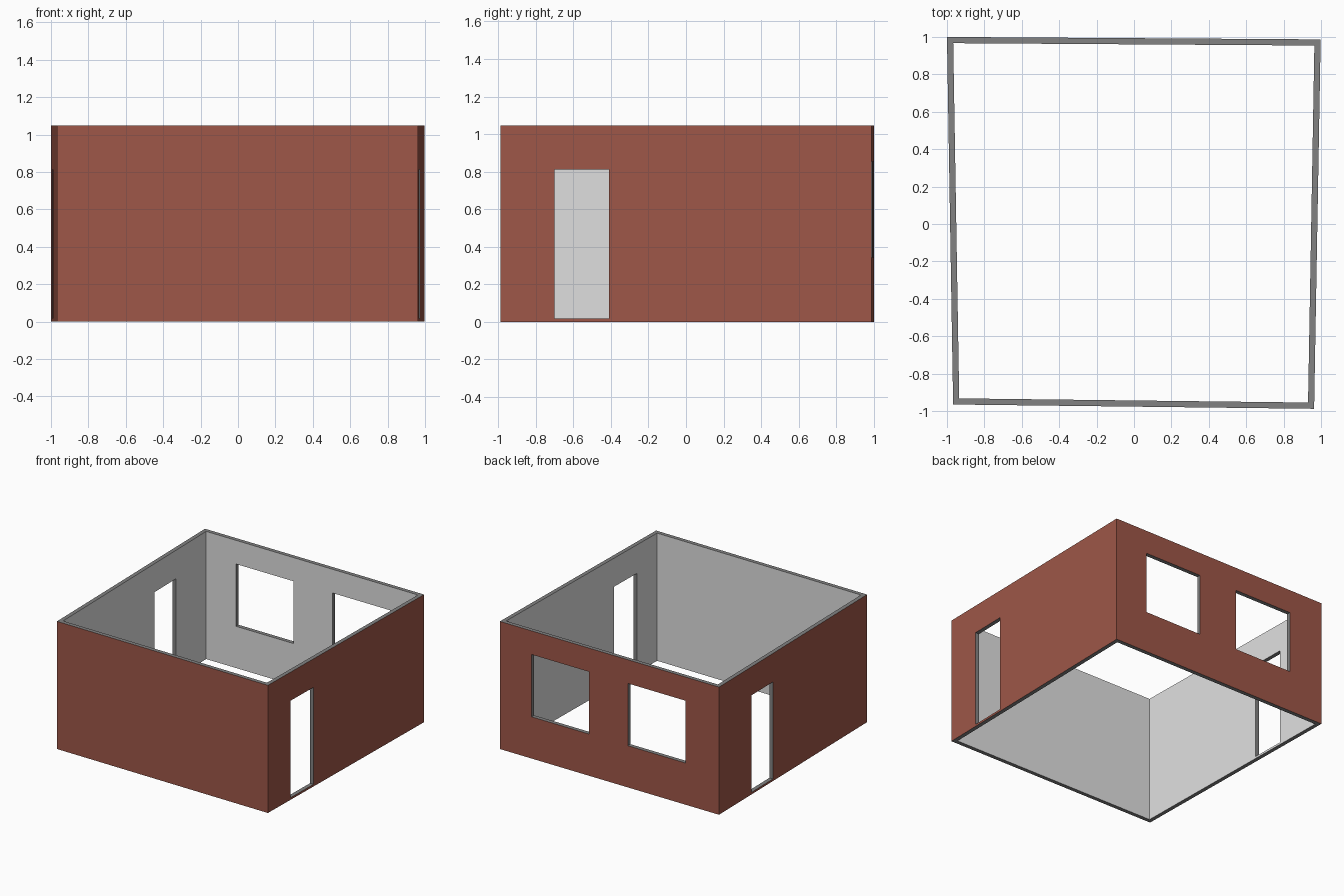
import bpy, bmesh
from mathutils import Vector

if "Cube" in bpy.data.objects:
    bpy.data.objects.remove(bpy.data.objects["Cube"])

HEIGHT, THICK = 1.047, 0.033
# outer plan corners, counter-clockwise from front left
OUTER = [Vector(p) for p in ((-0.967, -0.965), (0.963, -0.988), (0.998, 0.987), (-1.0, 1.0))]


def material(name, rgb):
    m = bpy.data.materials.new(name)
    m.diffuse_color = (*rgb, 1)
    m.use_nodes = True
    m.node_tree.nodes["Principled BSDF"].inputs["Base Color"].default_value = m.diffuse_color
    return m


BRICK = material("brick_red", (0.345, 0.095, 0.065))
PLASTER = material("light_plaster", (0.74, 0.74, 0.74))
EDGE = material("cut_edge_grey", (0.225, 0.225, 0.225))


def inward(i):
    d = (OUTER[(i + 1) % 4] - OUTER[i]).normalized()
    return Vector((-d.y, d.x))


def inner_corner(i):
    # mitred inner corner: both neighbouring walls offset by the thickness
    n, m = inward(i - 1), inward(i)
    return OUTER[i] + (n + m) * THICK / (1 + n.dot(m))


def wall(name, i, axis=0, spans=(), z_range=None):
    """Wall between corners i and i+1; openings are spans along x (0) or y (1)."""
    a, b = OUTER[i], OUTER[(i + 1) % 4]
    holes = [sorted((c - a[axis]) / (b[axis] - a[axis]) for c in s) for s in spans]
    ts = sorted([0.0, 1.0] + [t for h in holes for t in h])
    zs = sorted([0.0, HEIGHT] + list(z_range or ()))

    bm = bmesh.new()
    verts = {}
    for j, t in enumerate(ts):
        out = a.lerp(b, t)
        if j == 0:
            inn = inner_corner(i)
        elif j == len(ts) - 1:
            inn = inner_corner((i + 1) % 4)
        else:
            inn = out + inward(i) * THICK
        for k, z in enumerate(zs):
            verts[0, j, k] = bm.verts.new((out.x, out.y, z))
            verts[1, j, k] = bm.verts.new((inn.x, inn.y, z))

    def solid(j, k):
        if not 0 <= k < len(zs) - 1:
            return False
        # odd cells lie inside an opening
        return not (holes and k == 1 and j % 2 == 1)

    def face(keys, mat):
        bm.faces.new([verts[q] for q in keys]).material_index = mat

    for j in range(len(ts) - 1):
        for k in range(len(zs) - 1):
            if not solid(j, k):
                continue
            ring = [(j, k), (j + 1, k), (j + 1, k + 1), (j, k + 1)]
            face([(0, *p) for p in ring], 0)
            face([(1, *p) for p in reversed(ring)], 1)
            # rims: top, bottom and opening reveals
            for e, (dj, dk) in enumerate(((0, -1), (1, 0), (0, 1), (-1, 0))):
                if 0 <= j + dj < len(ts) - 1 and not solid(j + dj, k + dk):
                    p, q = ring[e], ring[(e + 1) % 4]
                    face([(0, *q), (0, *p), (1, *p), (1, *q)], 2)

    # drop grid points inside nothing
    bmesh.ops.delete(bm, geom=[v for v in bm.verts if not v.link_faces], context='VERTS')
    me = bpy.data.meshes.new(name)
    bm.to_mesh(me)
    bm.free()
    for m in (BRICK, PLASTER, EDGE):
        me.materials.append(m)
    bpy.context.collection.objects.link(bpy.data.objects.new(name, me))


DOOR_Z, WINDOW_Z = (0.017, 0.813), (0.342, 0.853)
wall("front_wall", 0)
wall("right_wall_with_door", 1, 1, [(-0.70, -0.41)], DOOR_Z)
wall("back_wall_with_windows", 2, 0, [(0.184, 0.709), (-0.694, -0.168)], WINDOW_Z)
wall("left_wall_with_door", 3, 1, [(0.284, 0.566)], DOOR_Z)
